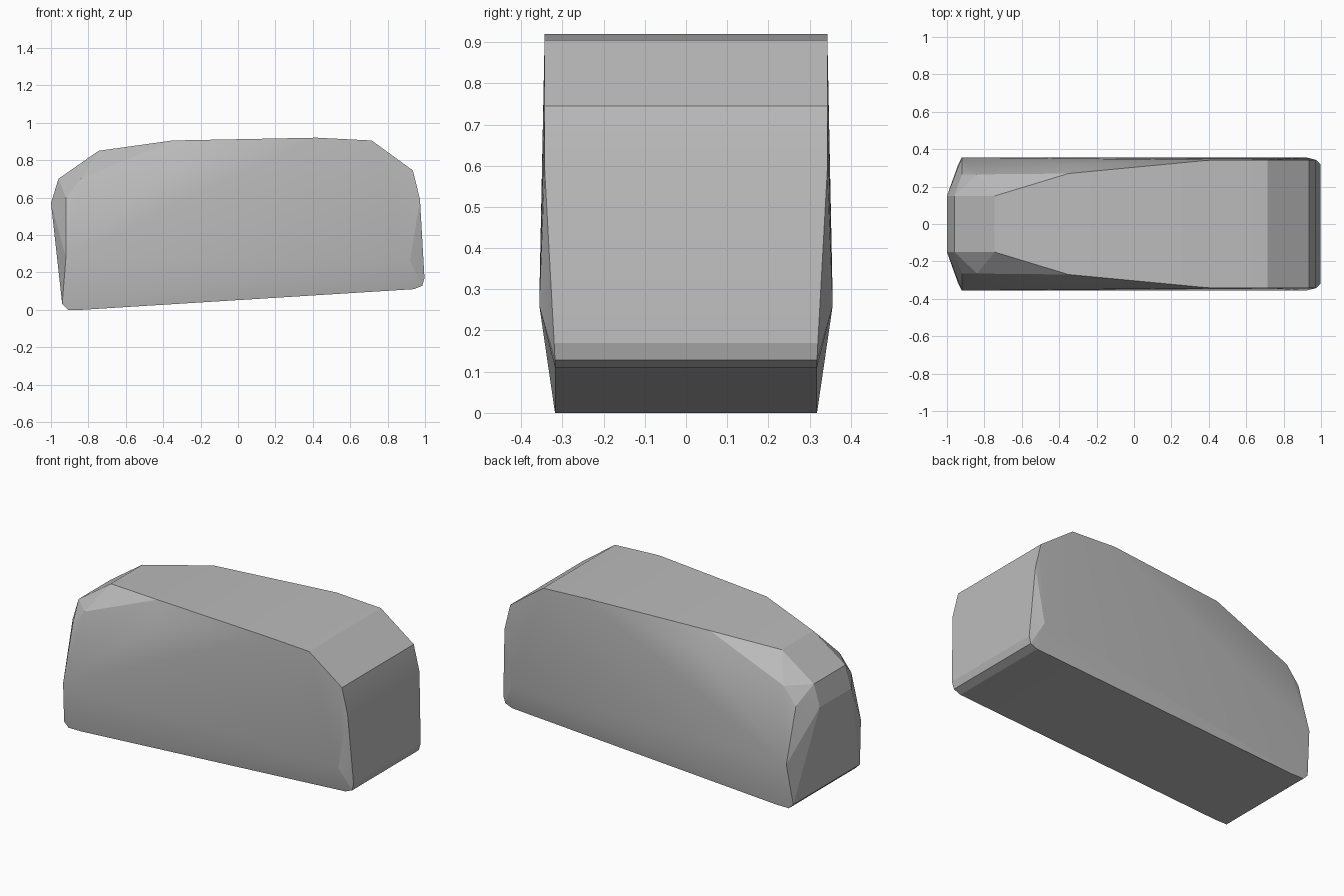
import bpy, bmesh, math

cube = bpy.data.objects.get("Cube")
if cube:
    bpy.data.objects.remove(cube, do_unlink=True)

grey = bpy.data.materials.new("mid_grey")
grey.use_nodes = True
grey.diffuse_color = (0.5, 0.5, 0.5, 1)
grey.node_tree.nodes["Principled BSDF"].inputs["Base Color"].default_value = (0.5, 0.5, 0.5, 1)

# Key corners of one half as (x, half width, z)
BASE = [(-0.94, 0.318, 0.03), (-0.91, 0.318, 0.0), (-0.83, 0.318, 0.0),
        (0.94, 0.318, 0.11), (0.985, 0.318, 0.128), (0.997, 0.32, 0.17)]
BELT = [(-0.92, 0.356, 0.28), (0.92, 0.356, 0.26)]
BLUNT_END = [(0.973, 0.343, 0.59), (0.935, 0.343, 0.745), (0.715, 0.343, 0.905)]
ROOF = [(0.42, 0.343, 0.92), (-0.35, 0.27, 0.905), (-0.745, 0.15, 0.85)]
TAPERED_END = [(-0.96, 0.15, 0.70), (-1.0, 0.15, 0.57),
               (-0.84, 0.265, 0.70), (-0.92, 0.265, 0.60), (-0.34, 0.315, 0.77)]

# Faceted body wrapped round both mirrored halves
bm = bmesh.new()
for x, y, z in BASE + BELT + BLUNT_END + ROOF + TAPERED_END:
    for side in (-1, 1):
        bm.verts.new((x, side * y, z))
hull = bmesh.ops.convex_hull(bm, input=bm.verts[:])
inside = set(hull["geom_interior"]) | set(hull["geom_unused"])
bmesh.ops.delete(bm, geom=[v for v in inside if isinstance(v, bmesh.types.BMVert)], context="VERTS")
bmesh.ops.dissolve_limit(bm, angle_limit=math.radians(0.5), verts=bm.verts[:], edges=bm.edges[:])
bmesh.ops.recalc_face_normals(bm, faces=bm.faces[:])

mesh = bpy.data.meshes.new("body")
bm.to_mesh(mesh)
bm.free()
mesh.materials.append(grey)
body = bpy.data.objects.new("body", mesh)
bpy.context.collection.objects.link(body)

# Soften only the shallow facets
bpy.context.view_layer.objects.active = body
body.select_set(True)
bpy.ops.object.shade_smooth_by_angle(angle=math.radians(12))
